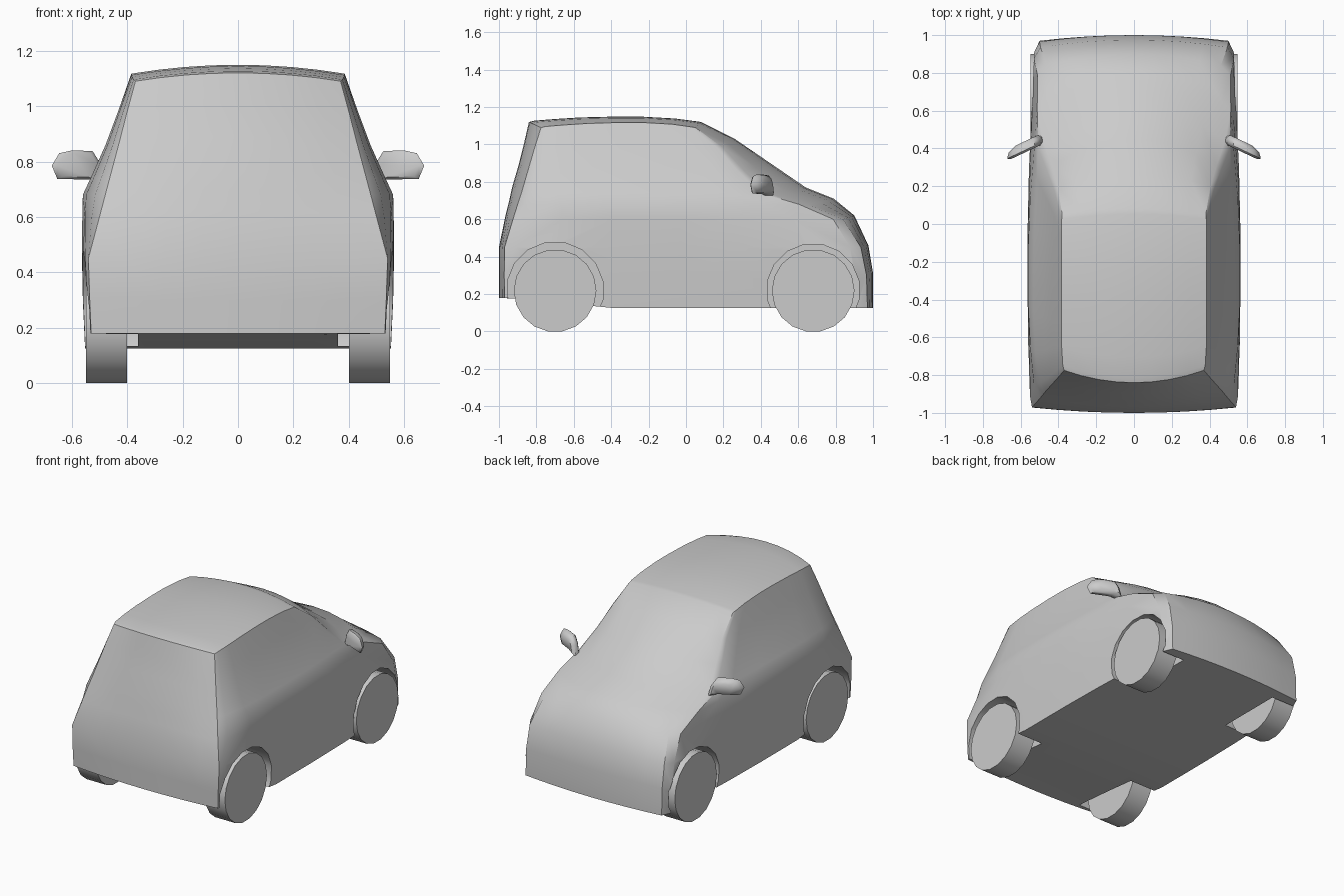
import bpy, bmesh, math
from mathutils import Vector

if "Cube" in bpy.data.objects:
    bpy.data.objects.remove(bpy.data.objects["Cube"])

grey = bpy.data.materials.new("light_grey")
grey.diffuse_color = (0.6, 0.6, 0.6, 1)
grey.use_nodes = True
grey.node_tree.nodes["Principled BSDF"].inputs["Base Color"].default_value = grey.diffuse_color


def finish(name, bm, angle=32):
    """Turn a bmesh into a smooth-shaded object with sharp creases."""
    bmesh.ops.remove_doubles(bm, verts=bm.verts, dist=0.0005)
    bmesh.ops.recalc_face_normals(bm, faces=bm.faces)
    me = bpy.data.meshes.new(name)
    bm.to_mesh(me)
    bm.free()
    ob = bpy.data.objects.new(name, me)
    bpy.context.collection.objects.link(ob)
    me.materials.append(grey)
    smooth(ob, angle)
    return ob


def smooth(ob, angle):
    bpy.ops.object.select_all(action='DESELECT')
    ob.select_set(True)
    bpy.context.view_layer.objects.active = ob
    bpy.ops.object.shade_smooth_by_angle(angle=math.radians(angle))


def skin(bm, rows, closed=False):
    """Quads between successive rows of points."""
    vs = [[bm.verts.new(p) for p in row] for row in rows]
    pairs = list(zip(vs, vs[1:])) + ([(vs[-1], vs[0])] if closed else [])
    for a, b in pairs:
        for i in range(len(a) - 1):
            bm.faces.new((a[i], a[i + 1], b[i + 1], b[i]))


# Body heights: z, rear corner (x, y), side x, front corner (x, y)
LEVELS = [
    (0.125, .530, -.970, .552, .500, .970),
    (0.30, .535, -.972, .560, .500, .965),
    (0.45, .540, -.970, .563, .495, .935),
    (0.60, .500, -.925, .562, .460, .840),
    (0.68, .479, -.900, .560, .465, .650),
    (0.74, .463, -.880, .532, .482, .440),
    (0.86, .431, -.845, .478, .437, .310),
    (0.98, .400, -.810, .433, .405, .200),
    (1.09, .370, -.775, .385, .380, .050),
]
# Centre line (y, z) of tail and of nose, hood and windshield at each level
TAIL = [(-1, .18), (-1, .30), (-1, .45), (-.965, .62), (-.945, .70),
        (-.93, .77), (-.895, .89), (-.865, 1.01), (-.84, 1.12)]
NOSE = [(1, .125), (1, .31), (.975, .46), (.90, .62), (.79, .71),
        (.64, .77), (.45, .90), (.26, 1.03), (.08, 1.12)]
# Columns: fraction along side, blend to rear corner, blend to front corner,
# roof rise, sill rise
COLUMNS = [
    (0, 1, 0, 0, .055), (.03, .55, 0, .006, .05), (.15, .15, 0, .014, .03),
    (.30, 0, 0, .022, 0), (.50, 0, 0, .027, 0), (.66, 0, .1, .027, 0),
    (.85, 0, .35, .018, 0), (.97, 0, .5, .004, 0), (1, 0, 1, 0, 0),
]


def side_point(level, col):
    z, xr, yr, xm, xf, yf = level
    t, a, b, roof, sill = col
    x = xm + (xr - xm) * a + (xf - xm) * b
    dz = roof if level is LEVELS[-1] else sill if level is LEVELS[0] else 0
    return Vector((x, yr + (yf - yr) * t, z + dz))


def rib(edge, dy=0, dz=0, n=8):
    """Crosswise row between both side edges, bowed by (dy, dz)."""
    out = []
    for i in range(n + 1):
        s = 1 - 2 * i / n
        k = 1 - s * s
        out.append(Vector((edge.x * s, edge.y + dy * k, edge.z + dz * k)))
    return out


side = [[side_point(l, c) for c in COLUMNS] for l in LEVELS]
ribs = [rib(r[0], c[0] - r[0].y, c[1] - r[0].z) for r, c in zip(side, TAIL)]
ribs += [rib(p, -.065 + .095 * c[0], .03 + .15 * c[3] * (1 - c[0]))
         for p, c in zip(side[-1][1:-1], COLUMNS[1:-1])]
ribs += [rib(r[-1], c[0] - r[-1].y, c[1] - r[-1].z)
         for r, c in reversed(list(zip(side, NOSE)))]
ribs += [rib(p) for p in reversed(side[0][1:-1])]

# Body shell: both sides plus the band running round tail, roof, nose, floor
bm = bmesh.new()
skin(bm, side)
skin(bm, [[Vector((-p.x, p.y, p.z)) for p in row] for row in side])
skin(bm, ribs, closed=True)
body = finish("body", bm)


def cylinder_x(name, x0, x1, y, z, r, sides):
    """Cylinder lying along x."""
    bm = bmesh.new()
    rings = []
    for x in (x0, x1):
        ring = []
        for i in range(sides):
            a = 2 * math.pi * (i + .5) / sides
            ring.append(bm.verts.new((x, y + r * math.sin(a), z + r * math.cos(a))))
        rings.append(ring)
        bm.faces.new(ring)
    for i in range(sides):
        j = (i + 1) % sides
        bm.faces.new((rings[0][i], rings[0][j], rings[1][j], rings[1][i]))
    return finish(name, bm)


# Wheels and the wheel wells cut out of the body
for label, y, arch in (("rear", -.70, .26), ("front", .68, .25)):
    for hand, s in (("right", 1), ("left", -1)):
        cutter = cylinder_x("well_cutter", s * .36, s * .75, y, .22, arch, 16)
        mod = body.modifiers.new("well", 'BOOLEAN')
        mod.operation = 'DIFFERENCE'
        mod.solver = 'EXACT'
        mod.object = cutter
        bpy.context.view_layer.objects.active = body
        bpy.ops.object.modifier_apply(modifier=mod.name)
        bpy.data.objects.remove(cutter)
        cylinder_x(f"{label}_{hand}_wheel", s * .40, s * .548, y, .218, .221, 18)
smooth(body, 32)

# Door mirrors: an outline with a flat glass side and a rounded housing
OUTLINE = [(.478, .715), (.495, .79), (.525, .838), (.60, .84), (.645, .83),
           (.672, .785), (.652, .737), (.535, .735)]
for hand, s in (("right", 1), ("left", -1)):
    bm = bmesh.new()
    rings = []
    for scale, depth in ((.82, 0), (1, .012), (.92, .04), (.6, .06)):
        ring = []
        for px, pz in OUTLINE:
            x, z = .56 + (px - .56) * scale, .785 + (pz - .785) * scale
            ring.append((s * x, .335 + (.67 - x) * .47 + depth, z))
        rings.append(ring + ring[:1])
    skin(bm, rings)
    for ring in (rings[0], rings[-1]):
        bm.faces.new([bm.verts.new(p) for p in ring[:-1]])
    finish(f"{hand}_door_mirror", bm, 50)
